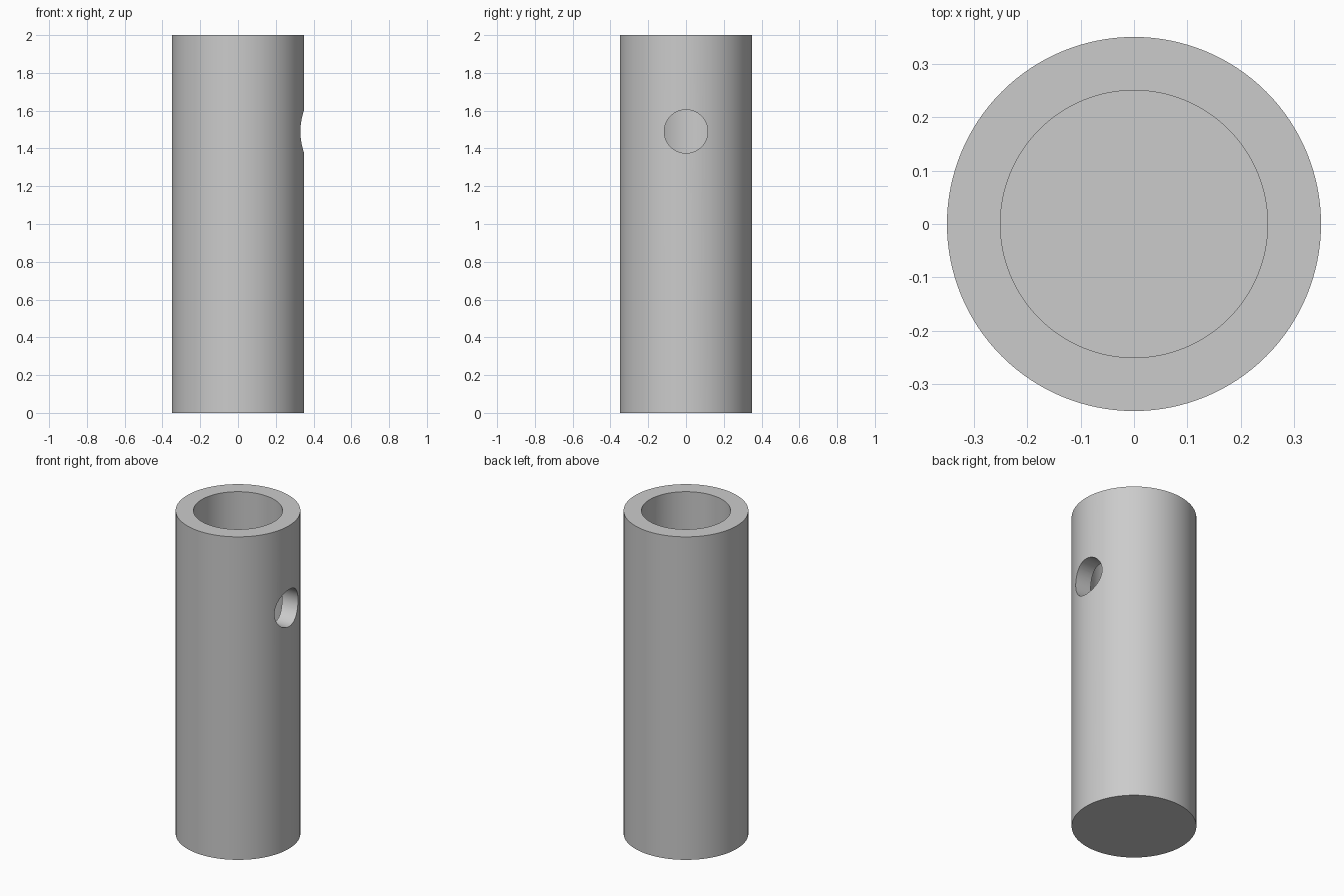
import bpy
import math

cube = bpy.data.objects.get("Cube")
if cube:
    bpy.data.objects.remove(cube, do_unlink=True)

HEIGHT, OUTER, INNER, FLOOR = 2.0, 0.35, 0.25, 0.1
HOLE_Z, HOLE_R = 1.49, 0.115


def cylinder(name, radius, depth, location, rotation=(0, 0, 0), sides=128):
    bpy.ops.mesh.primitive_cylinder_add(vertices=sides, radius=radius, depth=depth,
                                        location=location, rotation=rotation)
    obj = bpy.context.object
    obj.name = name
    return obj


# Plain grey material
grey = bpy.data.materials.new("grey")
grey.use_nodes = True
color = (0.6, 0.6, 0.6, 1)
grey.diffuse_color = color
grey.node_tree.nodes["Principled BSDF"].inputs["Base Color"].default_value = color

# Round body with a flat, closed bottom
tube = cylinder("tube_body", OUTER, HEIGHT, (0, 0, HEIGHT / 2))
tube.data.materials.append(grey)

# Cutters: blind bore from the top, round hole through the left wall
bore = cylinder("bore_cutter", INNER, HEIGHT, (0, 0, HEIGHT / 2 + FLOOR))
side = cylinder("side_hole_cutter", HOLE_R, 0.5, (0.35, 0, HOLE_Z),
                (0, math.pi / 2, 0), 64)

bpy.ops.object.select_all(action="DESELECT")
bpy.context.view_layer.objects.active = tube
tube.select_set(True)
for cutter in (bore, side):
    cut = tube.modifiers.new(cutter.name, "BOOLEAN")
    cut.operation = "DIFFERENCE"
    cut.solver = "EXACT"
    cut.object = cutter
    bpy.ops.object.modifier_apply(modifier=cut.name)
    bpy.data.objects.remove(cutter, do_unlink=True)

bpy.ops.object.shade_smooth_by_angle(angle=math.radians(30))
